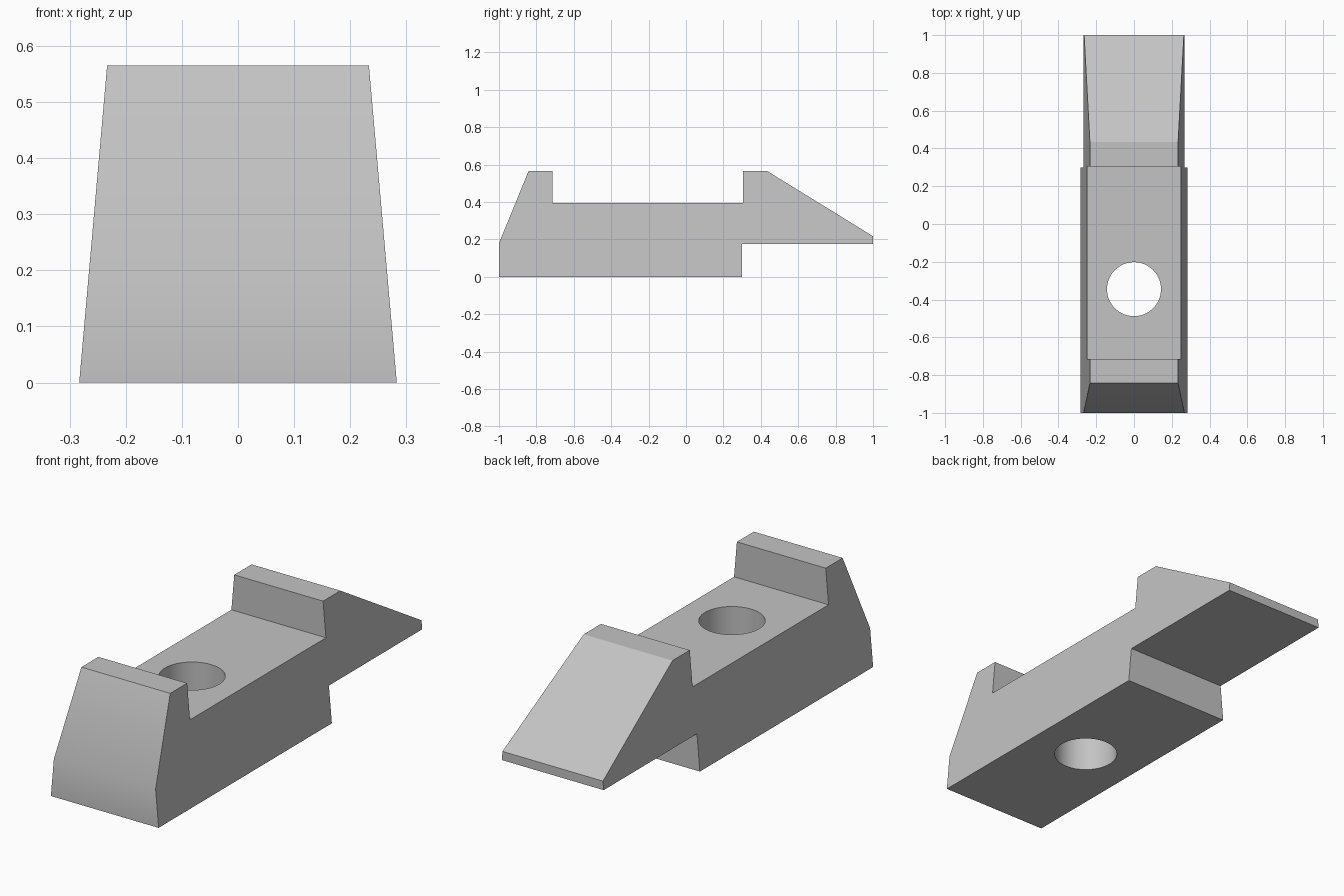
import bpy
import bmesh
import math

cube = bpy.data.objects.get("Cube")
if cube:
    bpy.data.objects.remove(cube, do_unlink=True)

grey = bpy.data.materials.new("plain grey")
grey.use_nodes = True
colour = (0.55, 0.55, 0.55, 1)
grey.diffuse_color = colour
grey.node_tree.nodes["Principled BSDF"].inputs["Base Color"].default_value = colour


def make_object(name, bm):
    bmesh.ops.recalc_face_normals(bm, faces=bm.faces)
    mesh = bpy.data.meshes.new(name)
    bm.to_mesh(mesh)
    bm.free()
    mesh.materials.append(grey)
    obj = bpy.data.objects.new(name, mesh)
    bpy.context.collection.objects.link(obj)
    return obj


# Side outline (y, z) of the clamp, from the front foot round to the rear lip
outline = [(-1, 0), (0.3, 0), (0.3, 0.175), (1, 0.175), (1, 0.217),
           (0.435, 0.565), (0.305, 0.565), (0.305, 0.395),
           (-0.715, 0.395), (-0.715, 0.565), (-0.842, 0.565), (-1, 0.18)]


# Both sides lean inward as they rise
def half_width(z):
    return 0.283 - 0.088 * z


bm = bmesh.new()
left, right = [[bm.verts.new((side * half_width(z), y, z)) for y, z in outline]
               for side in (1, -1)]
bm.faces.new(left)
bm.faces.new(right[::-1])
for i in range(len(outline)):
    j = (i + 1) % len(outline)
    bm.faces.new((left[i], right[i], right[j], left[j]))
body = make_object("clamp_body", bm)

# Round bolt hole straight through the saddle
bm = bmesh.new()
bmesh.ops.create_cone(bm, cap_ends=True, segments=64, radius1=0.143,
                      radius2=0.143, depth=1)
cutter = make_object("bolt_hole_cutter", bm)
cutter.location = (0, -0.345, 0.2)
cutter.hide_render = True

cut = body.modifiers.new("bolt_hole", "BOOLEAN")
cut.operation = "DIFFERENCE"
cut.solver = "EXACT"
cut.object = cutter

bpy.ops.object.select_all(action="DESELECT")
body.select_set(True)
bpy.context.view_layer.objects.active = body
bpy.ops.object.modifier_apply(modifier=cut.name)
bpy.data.objects.remove(cutter, do_unlink=True)
bpy.ops.object.shade_smooth_by_angle(angle=math.radians(30))
